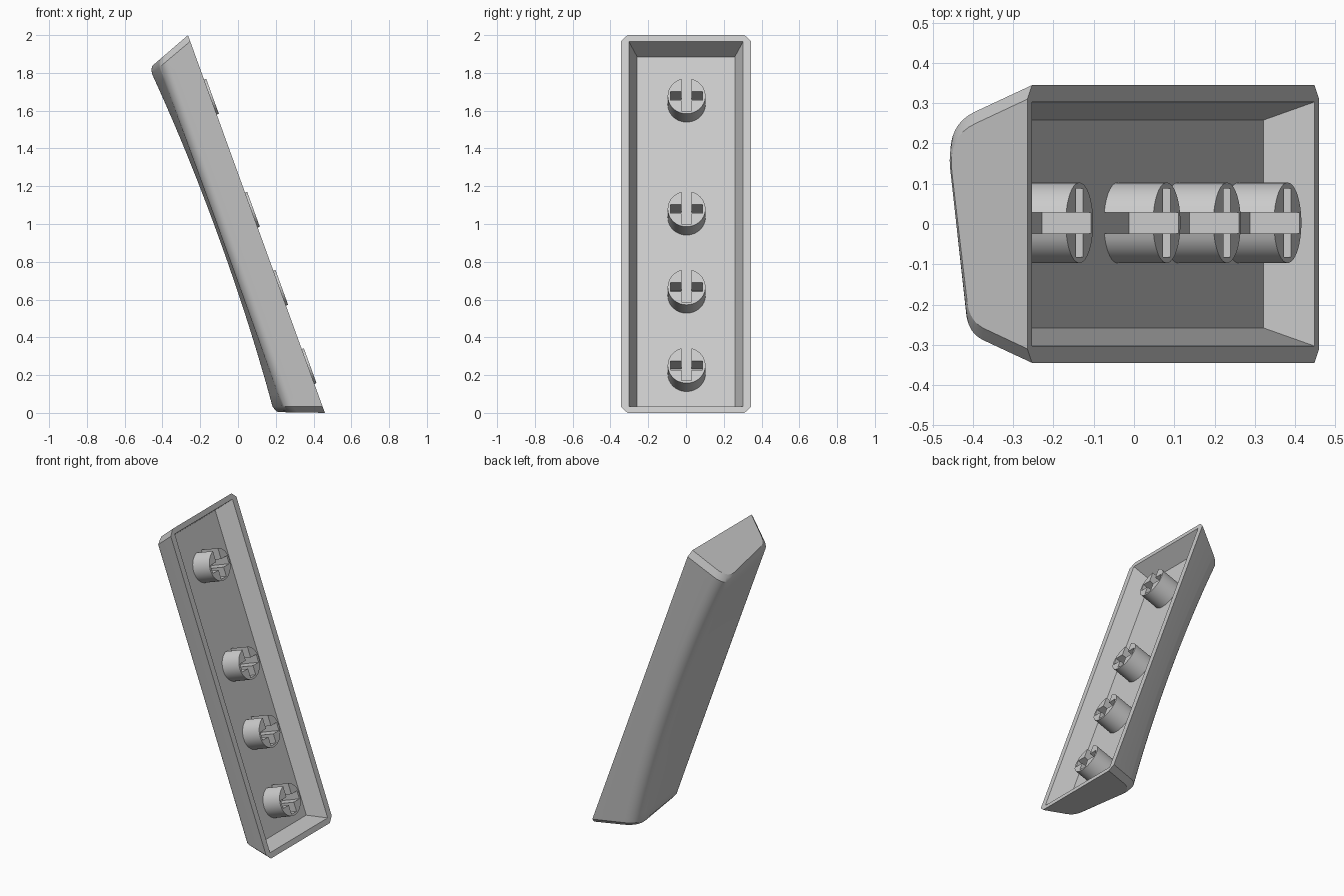
import bpy
import bmesh
import math
from mathutils import Matrix, Vector

if "Cube" in bpy.data.objects:
    bpy.data.objects.remove(bpy.data.objects["Cube"])

LENGTH, HALF_WIDTH = 2.127, 0.345   # rim size
TAPER = 0.38                        # wall slope on all four sides
CHAMFER = 0.035                     # vertical corner cut
FLOOR = 0.118                       # cavity depth
INNER_WIDTH = 0.303
HALF = LENGTH / 2

# Leaning frame: local x runs down the cap, local z points out of the open side
along = Vector((0.725, 0, -2.0)).normalized()
out = Vector((-along.z, 0, along.x))
frame = Matrix((along, (0, 1, 0), out)).transposed().to_4x4()
frame.translation = (0.0975, 0, 1.0)

grey = bpy.data.materials.new("plain grey")
grey.use_nodes = True
grey.diffuse_color = (0.6, 0.6, 0.6, 1)
grey.node_tree.nodes["Principled BSDF"].inputs["Base Color"].default_value = (0.6, 0.6, 0.6, 1)


def finish(bm, name):
    """Turn a bmesh into a shaded object in the leaning frame."""
    bmesh.ops.recalc_face_normals(bm, faces=bm.faces)
    mesh = bpy.data.meshes.new(name)
    bm.to_mesh(mesh)
    bm.free()
    mesh.materials.append(grey)
    obj = bpy.data.objects.new(name, mesh)
    bpy.context.collection.objects.link(obj)
    obj.matrix_world = frame
    bpy.ops.object.select_all(action="DESELECT")
    obj.select_set(True)
    bpy.context.view_layer.objects.active = obj
    bpy.ops.object.shade_smooth_by_angle(angle=math.radians(30))


def fillet(start, corner, end, radius, steps=8):
    """Round a corner between two straight runs."""
    a = corner + (start - corner).normalized() * radius
    b = corner + (end - corner).normalized() * radius
    return [a.lerp(corner, i / steps).lerp(corner.lerp(b, i / steps), i / steps)
            for i in range(steps + 1)]


def outer_profile(width, high, low):
    """Cross-section (y, depth) from the +y rim over the top to the -y rim."""
    rim_a, rim_b = Vector((width, 0)), Vector((-width, 0))
    top_a = Vector((width - TAPER * high, high))
    top_b = Vector((-width + TAPER * low, low))
    return ([rim_a] + fillet(rim_a, top_a, top_b, 0.09)
            + fillet(top_a, top_b, rim_b, 0.05) + [rim_b])


# Cap shell: cross-sections lofted along the length, ends chamfered and eased
inner_half = HALF - CHAMFER
body = [inner_half * (i / 14 - 1) for i in range(29)]
stations = [-HALF, -HALF + 0.012] + body + [HALF - 0.012, HALF]
bm = bmesh.new()
sections = []
for u in stations:
    cut = max(0, abs(u) - inner_half)
    ease = 0.018 * (cut / CHAMFER) ** 2
    rise = 0.047 * (u / HALF) ** 2
    profile = outer_profile(HALF_WIDTH - cut, 0.215 + rise - ease, 0.195 - ease)
    ring = [bm.verts.new((u * (1 - TAPER * p.y / HALF), p.x, -p.y)) for p in profile]
    # Cavity: inner rim, floor, floor, inner rim
    v = max(-inner_half, min(inner_half, u))
    inset = TAPER * FLOOR
    deep = v * (1 - inset / inner_half)
    ring += [bm.verts.new(co) for co in (
        (v, -INNER_WIDTH, 0), (deep, -INNER_WIDTH + inset, -FLOOR),
        (deep, INNER_WIDTH - inset, -FLOOR), (v, INNER_WIDTH, 0))]
    sections.append(ring)

for a, b in zip(sections, sections[1:]):
    for i in range(len(a)):
        j = (i + 1) % len(a)
        bm.faces.new((a[i], a[j], b[j], b[i]))
for ring in (sections[0], sections[-1]):
    bm.faces.new(ring[:-4])                                 # outer end wall
    bm.faces.new((ring[0], ring[-5], ring[-4], ring[-1]))   # end of the rim
    bm.faces.new(ring[-4:])                                 # inner end wall
bmesh.ops.remove_doubles(bm, verts=bm.verts, dist=0.0001)
bmesh.ops.dissolve_degenerate(bm, edges=bm.edges, dist=0.0001)
finish(bm, "cap_shell")

# Mounting stems: round posts with a cross slot open towards the upper end
RADIUS, SLOT, REACH, TIP = 0.1, 0.026, 0.085, 0.012


def stem(name, centre):
    gap = math.asin(SLOT / RADIUS)
    arc = [gap + (2 * math.pi - 2 * gap) * i / 40 for i in range(41)]
    outline = [(-RADIUS * math.cos(t), RADIUS * math.sin(t)) for t in arc]
    side = [(-SLOT, SLOT), (-SLOT, REACH), (SLOT, REACH), (SLOT, SLOT)]
    outline += [(x, -y) for x, y in side] + [(REACH, -SLOT), (REACH, SLOT)]
    outline += side[::-1]
    bm = bmesh.new()
    face = bm.faces.new([bm.verts.new((centre + x, y + 0.003, -FLOOR - 0.005))
                         for x, y in outline])
    grown = bmesh.ops.extrude_face_region(bm, geom=[face], use_keep_orig=True)
    tops = [g for g in grown["geom"] if isinstance(g, bmesh.types.BMVert)]
    bmesh.ops.translate(bm, verts=tops, vec=(0, 0, FLOOR + 0.005 + TIP))
    finish(bm, name)


for n, distance in enumerate((0.347, 0.983, 1.423, 1.864), 1):
    stem(f"stem_{n}", distance - HALF)
